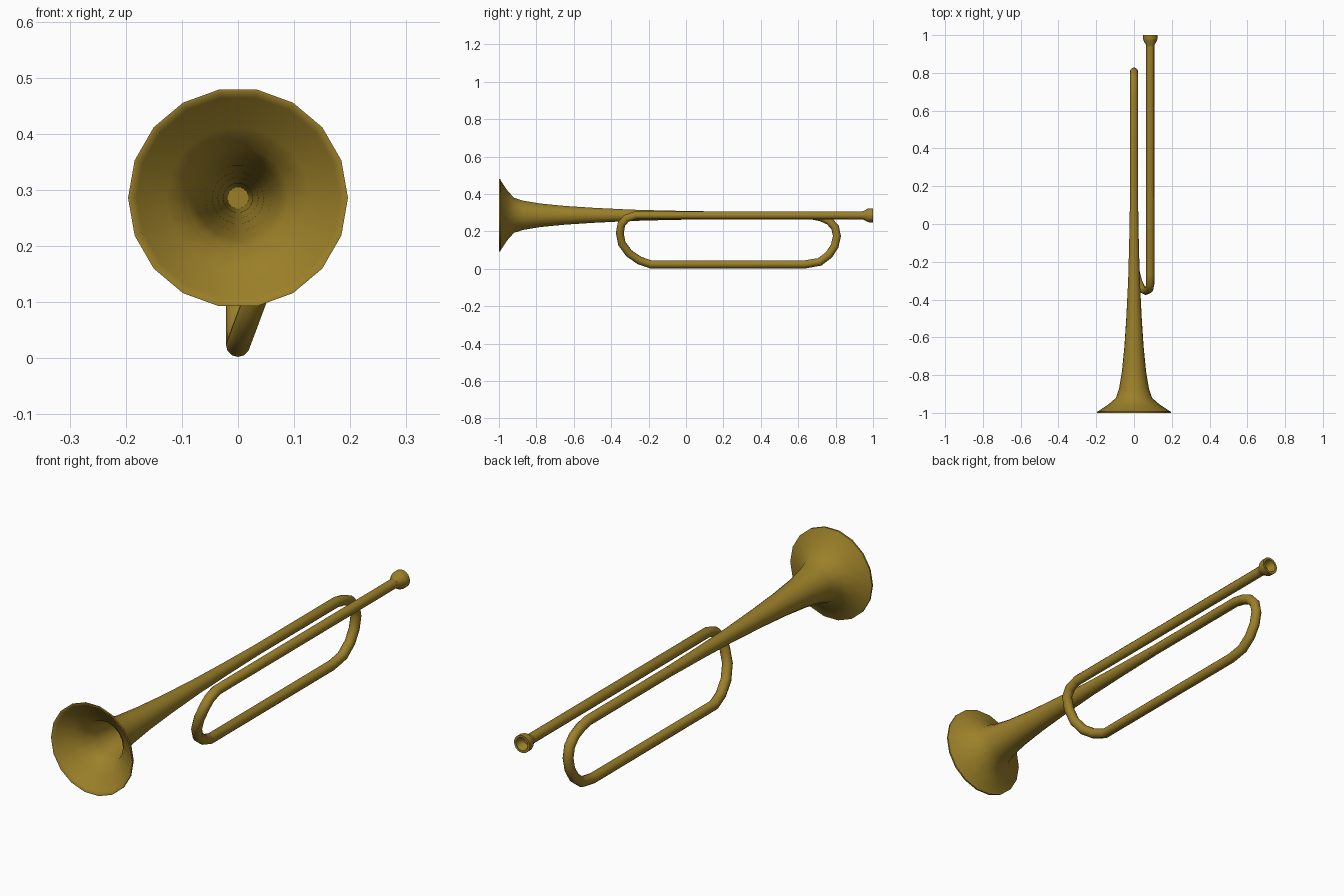
import bpy, bmesh, math
from mathutils import Vector

if "Cube" in bpy.data.objects:
    bpy.data.objects.remove(bpy.data.objects["Cube"])

AXIS_Z = 0.286      # height of bell and mouthpipe
PIPE_X = 0.086      # sideways offset of mouthpipe
LOW_Z = 0.024       # height of the bottom pipe
R = 0.0215          # tube radius

brass = bpy.data.materials.new("aged brass")
brass.diffuse_color = (0.33, 0.215, 0.022, 1)
brass.use_nodes = True
brass.node_tree.nodes["Principled BSDF"].inputs["Base Color"].default_value = brass.diffuse_color


def finish(obj, angle):
    obj.data.materials.clear()
    obj.data.materials.append(brass)
    bpy.ops.object.select_all(action='DESELECT')
    obj.select_set(True)
    bpy.context.view_layer.objects.active = obj
    bpy.ops.object.shade_smooth_by_angle(angle=math.radians(angle))


def lathe(name, profile, x, sides, angle):
    """Revolve (y, radius) points round a line parallel to y."""
    bm = bmesh.new()
    rings = []
    for y, r in profile:
        rings.append([bm.verts.new((x + r * math.cos(2 * math.pi * i / sides), y,
                                    AXIS_Z + r * math.sin(2 * math.pi * i / sides)))
                      for i in range(sides)])
    for a, b in zip(rings, rings[1:]):
        for i in range(sides):
            j = (i + 1) % sides
            bm.faces.new((a[i], a[j], b[j], b[i]))
    bm.faces.new(rings[0])
    bm.faces.new(rings[-1])
    bmesh.ops.recalc_face_normals(bm, faces=bm.faces)
    mesh = bpy.data.meshes.new(name)
    bm.to_mesh(mesh)
    bm.free()
    obj = bpy.data.objects.new(name, mesh)
    bpy.context.collection.objects.link(obj)
    finish(obj, angle)


def tube(name, points):
    """Round pipe following a list of points."""
    curve = bpy.data.curves.new(name, 'CURVE')
    curve.dimensions = '3D'
    curve.bevel_depth = R
    curve.bevel_resolution = 4
    curve.use_fill_caps = True
    sp = curve.splines.new('POLY')
    sp.points.add(len(points) - 1)
    for p, co in zip(sp.points, points):
        p.co = (*co, 1)
    obj = bpy.data.objects.new(name, curve)
    bpy.context.collection.objects.link(obj)
    bpy.ops.object.select_all(action='DESELECT')
    obj.select_set(True)
    bpy.context.view_layer.objects.active = obj
    bpy.ops.object.convert(target='MESH')
    finish(bpy.context.view_layer.objects.active, 60)


# Flared bell: outer wall from throat to rim, then back down the inside
outer = [(0.12, 0.0215), (-0.1, 0.0255), (-0.3, 0.031), (-0.5, 0.041), (-0.65, 0.051),
         (-0.78, 0.064), (-0.87, 0.079), (-0.92, 0.095), (-0.955, 0.135), (-0.99, 0.188),
         (-0.993, 0.196), (-1.0, 0.196)]
inner = [(-1.0, 0.190), (-0.99, 0.181), (-0.95, 0.127), (-0.915, 0.090), (-0.865, 0.074),
         (-0.775, 0.059), (-0.65, 0.046), (-0.5, 0.036), (-0.3, 0.026), (0.0, 0.019)]
lathe("bell", outer + inner, 0, 18, 50)

# Folded tubing: bell throat, rear bend, bottom pipe, front bend, mouthpipe
rear = [(0.67, 0.286), (0.72, 0.276), (0.765, 0.256), (0.797, 0.222), (0.807, 0.175),
        (0.795, 0.122), (0.765, 0.075), (0.715, 0.037), (0.64, LOW_Z)]
front = [(-0.19, LOW_Z), (-0.25, 0.045), (-0.305, 0.083), (-0.343, 0.135), (-0.354, 0.19),
         (-0.345, 0.24), (-0.318, 0.27), (-0.27, AXIS_Z)]
path = [(0, 0.1, AXIS_Z)] + [(0, y, z) for y, z in rear]
path += [(PIPE_X * min(1, (z - LOW_Z) / 0.23), y, z) for y, z in front]
path += [(PIPE_X, 0.955, AXIS_Z)]
tube("folded_tubing", path)

# Mouthpiece with a hollow cup
lathe("mouthpiece", [(0.94, 0.021), (0.95, 0.024), (0.972, 0.036), (0.98, 0.038), (1.0, 0.038),
                     (1.0, 0.028), (0.985, 0.024), (0.968, 0.012)], PIPE_X, 18, 50)
